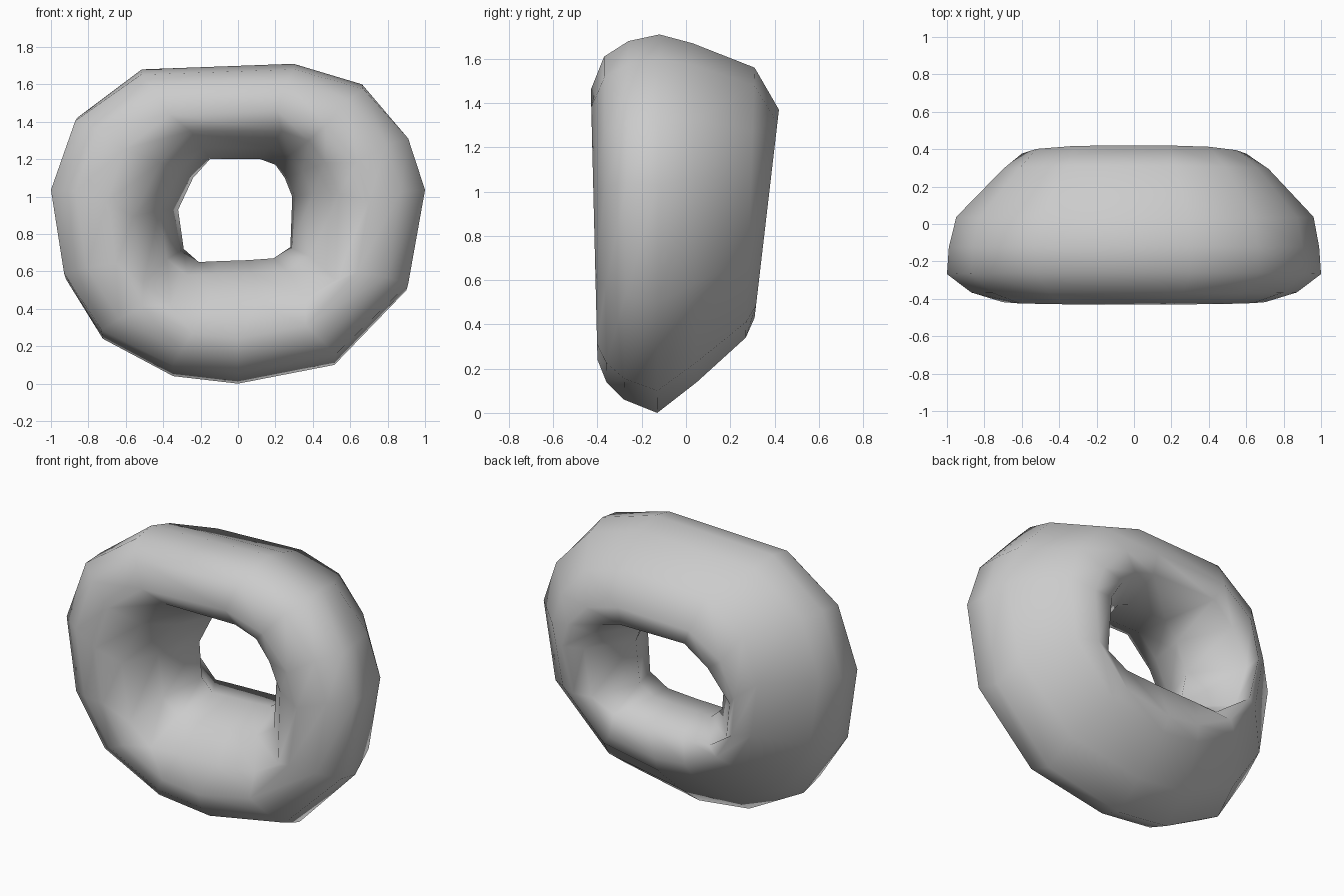
import bpy
import bmesh

cube = bpy.data.objects.get("Cube")
if cube:
    bpy.data.objects.remove(cube)

grey = bpy.data.materials.new("plain grey")
grey.use_nodes = True
colour = (0.6, 0.6, 0.6, 1)
grey.diffuse_color = colour
grey.node_tree.nodes["Principled BSDF"].inputs["Base Color"].default_value = colour

# Uneven outlines of the outer body and of the hole, as x, z
OUTER = [(1, 1.03), (.91, 1.32), (.67, 1.6), (.3, 1.71), (-.52, 1.68), (-.87, 1.42),
         (-1, 1.03), (-.93, .56), (-.73, .24), (-.35, .04), (0, 0), (.52, .1), (.91, .5)]
HOLE = [(.29, 1), (.25, 1.1), (.2, 1.17), (.12, 1.2), (-.15, 1.2), (-.24, 1.1),
        (-.32, .93), (-.29, .72), (-.21, .65), (-.1, .655), (.05, .66), (.19, .67), (.28, .73)]

# Loops around the ring: outline, y at bottom, y at top, x range, z range
LOOPS = [
    (OUTER, -.40, -.43, -.70, .70, .24, 1.46),
    (OUTER, -.36, -.37, -.87, .87, .14, 1.61),
    (OUTER, -.28, -.26, -1.0, 1.0, .06, 1.68),
    (OUTER, -.13, -.12, -.99, .99, 0, 1.71),
    (OUTER, .05, .03, -.95, .96, .14, 1.67),
    (OUTER, .27, .31, -.70, .72, .34, 1.56),
    (OUTER, .31, .42, -.60, .60, .43, 1.37),
    (HOLE, .29, .39, -.54, .46, .60, 1.25),
    (HOLE, .05, .10, -.32, .29, .65, 1.20),
    (HOLE, -.20, -.18, -.42, .40, .58, 1.26),
    (HOLE, -.35, -.36, -.56, .54, .42, 1.35),
]


def add_loop(bm, outline, y_low, y_high, x0, x1, z0, z1):
    """Fit an outline to the given bounds, leaning from y_low to y_high."""
    xs, zs = zip(*outline)
    verts = []
    for x, z in outline:
        u = (x - min(xs)) / (max(xs) - min(xs))
        v = (z - min(zs)) / (max(zs) - min(zs))
        verts.append(bm.verts.new((x0 + u * (x1 - x0),
                                   y_low + v * (y_high - y_low),
                                   z0 + v * (z1 - z0))))
    return verts


# Ring body: bridge each loop to the next, closing back to the first
bm = bmesh.new()
loops = [add_loop(bm, *spec) for spec in LOOPS]
for a, b in zip(loops, loops[1:] + loops[:1]):
    for i in range(len(a)):
        j = (i + 1) % len(a)
        bm.faces.new((a[i], a[j], b[j], b[i]))
bmesh.ops.recalc_face_normals(bm, faces=bm.faces)
for face in bm.faces:
    face.smooth = True

mesh = bpy.data.meshes.new("ring_body")
bm.to_mesh(mesh)
bm.free()
mesh.materials.append(grey)
ring = bpy.data.objects.new("ring_body", mesh)
bpy.context.collection.objects.link(ring)
